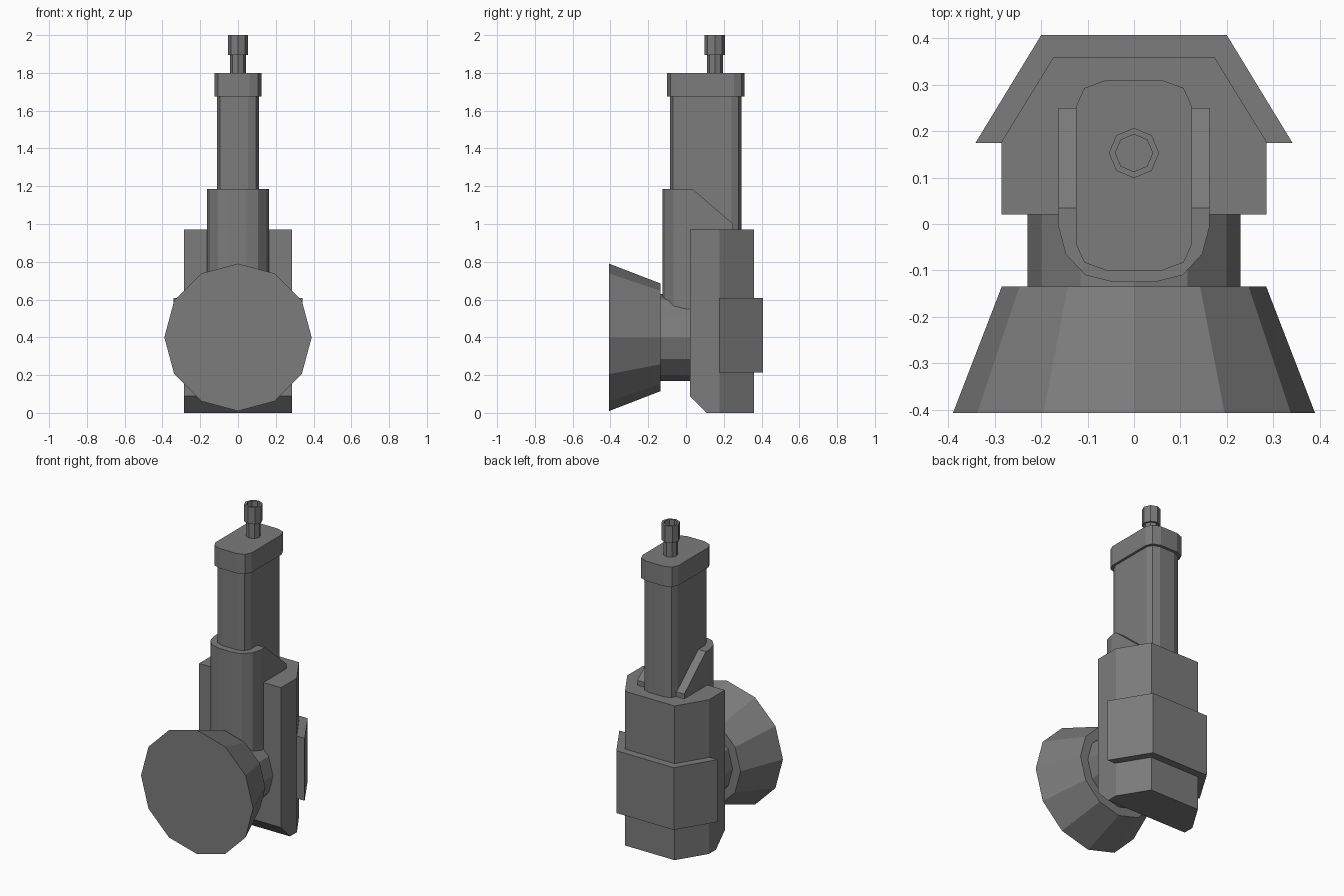
import bpy
import bmesh
import math
from mathutils import Matrix, Vector

if "Cube" in bpy.data.objects:
    bpy.data.objects.remove(bpy.data.objects["Cube"], do_unlink=True)

# One flat grey for everything
grey = bpy.data.materials.new("dark_grey")
grey.use_nodes = True
GREY = (0.2, 0.2, 0.2, 1.0)
grey.diffuse_color = GREY
bsdf = next(n for n in grey.node_tree.nodes if n.type == 'BSDF_PRINCIPLED')
bsdf.inputs["Base Color"].default_value = GREY
bsdf.inputs["Roughness"].default_value = 0.8


def finish(name, bm):
    bmesh.ops.recalc_face_normals(bm, faces=bm.faces)
    mesh = bpy.data.meshes.new(name)
    bm.to_mesh(mesh)
    bm.free()
    mesh.materials.append(grey)
    obj = bpy.data.objects.new(name, mesh)
    bpy.context.collection.objects.link(obj)
    return obj


def prism(name, half, z0, z1, cut=None):
    """Extrude a left-right mirrored outline; cut = (point, normal) slices a corner off."""
    outline = half + [(-x, y) for x, y in reversed(half)]
    bm = bmesh.new()
    base = bm.faces.new([bm.verts.new((x, y, z0)) for x, y in outline])
    top = bmesh.ops.extrude_face_region(bm, geom=[base], use_keep_orig=True)
    verts = [g for g in top["geom"] if isinstance(g, bmesh.types.BMVert)]
    bmesh.ops.translate(bm, verts=verts, vec=(0, 0, z1 - z0))
    if cut:
        res = bmesh.ops.bisect_plane(bm, geom=bm.verts[:] + bm.edges[:] + bm.faces[:],
                                     plane_co=cut[0], plane_no=Vector(cut[1]).normalized(),
                                     clear_outer=True)
        edges = [e for e in bm.edges if e.is_boundary]
        bmesh.ops.holes_fill(bm, edges=edges, sides=0)
    return finish(name, bm)


def lathe(name, profile, sides, matrix):
    """Turn (radius, height) pairs round local z and close both ends."""
    bm = bmesh.new()
    rings = []
    for r, h in profile:
        rings.append([bm.verts.new((r * math.cos(a), r * math.sin(a), h))
                      for a in (math.tau * i / sides for i in range(sides))])
    for a, b in zip(rings, rings[1:]):
        for i in range(sides):
            j = (i + 1) % sides
            bm.faces.new((a[i], a[j], b[j], b[i]))
    bm.faces.new(rings[0])
    bm.faces.new(rings[-1])
    bmesh.ops.transform(bm, matrix=matrix, verts=bm.verts)
    return finish(name, bm)


# Main housing with a bevelled lower front edge
prism("housing", [(0.285, 0.02), (0.285, 0.178), (0.173, 0.36)], 0.0, 0.97,
      cut=((0, 0.02, 0.09), (0, -1, -1)))

# Band wrapped round the back of the housing
prism("back_band", [(0.342, 0.174), (0.2, 0.407)], 0.215, 0.607)

# Sleeve with its top sloping down to the back
prism("sleeve", [(0.045, -0.125), (0.105, -0.11), (0.147, -0.065),
                 (0.163, -0.005), (0.163, 0.25)], 0.4, 1.185,
      cut=((0, 0.035, 1.185), (0, 0.185, 0.215)))

# Upright column and its cap share one rounded outline
cap_half = [(0.06, -0.10), (0.107, -0.083), (0.125, -0.043),
            (0.125, 0.253), (0.107, 0.293), (0.06, 0.31)]
column_half = [(x * 0.88, 0.105 + (y - 0.105) * 0.92) for x, y in cap_half]
prism("column", column_half, 0.5, 1.69)
prism("column_cap", cap_half, 1.675, 1.80)

# Hollow-ended nozzle
lathe("nozzle", [(0.042, 1.79), (0.042, 1.895), (0.054, 1.895), (0.054, 2.0),
                 (0.04, 2.0), (0.04, 1.9)], 8, Matrix.Translation((0, 0.153, 0)))

# Flared horn and its neck, pointing to the front
forward = Matrix.Translation((0, 0, 0.4)) @ Matrix.Rotation(math.pi / 2, 4, 'X')
lathe("horn", [(0.285, 0.135), (0.39, 0.407)], 12, forward)
lathe("horn_neck", [(0.23, -0.05), (0.23, 0.14)], 12, forward)
